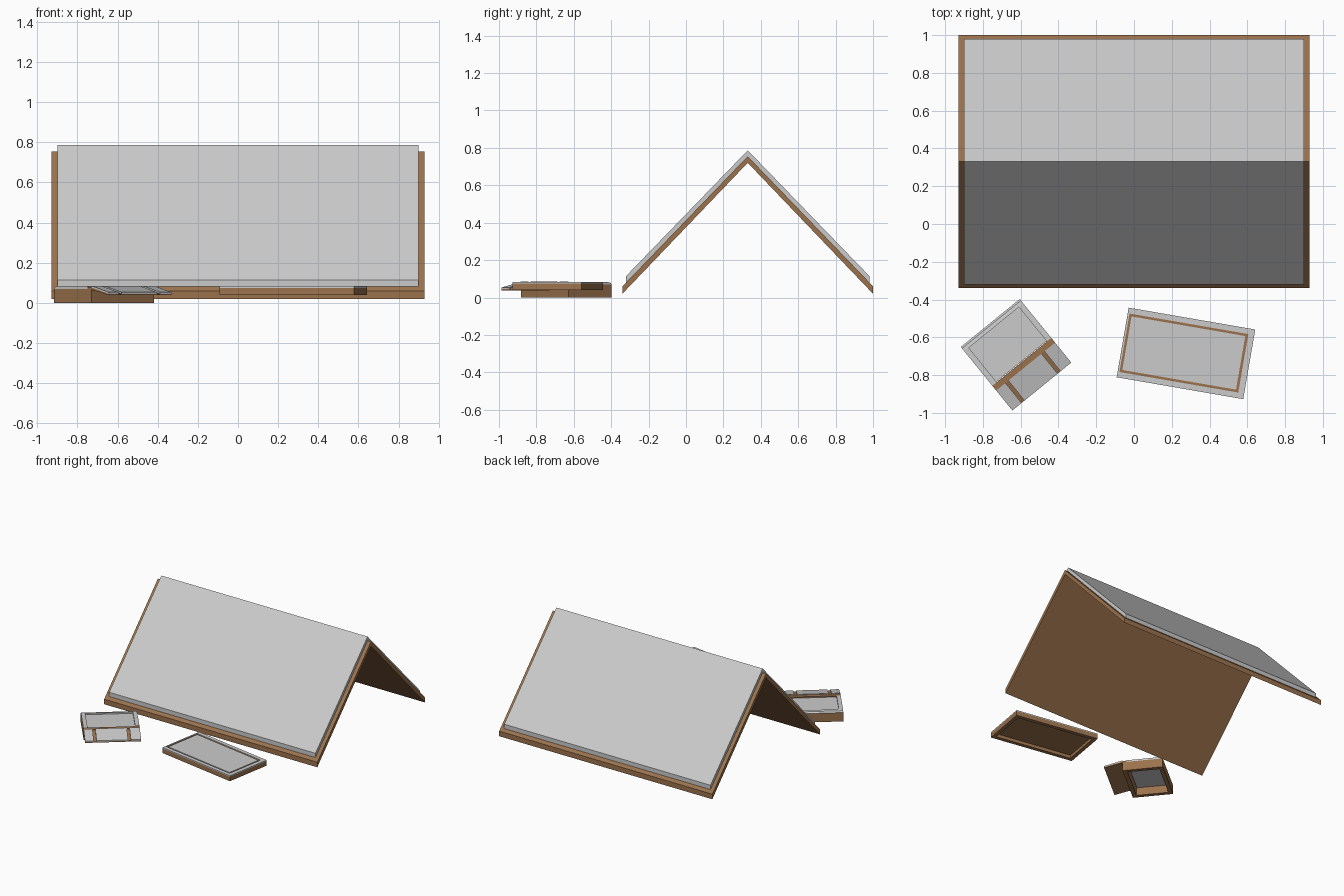
import bpy, bmesh, math
from mathutils import Matrix

if "Cube" in bpy.data.objects:
    bpy.data.objects.remove(bpy.data.objects["Cube"])

brown = bpy.data.materials.new("wood_brown")
brown.diffuse_color = (0.33, 0.17, 0.075, 1)
brown.use_nodes = True
brown.node_tree.nodes["Principled BSDF"].inputs["Base Color"].default_value = brown.diffuse_color


def make(name, verts, faces, mat, frame):
    bm = bmesh.new()
    vs = [bm.verts.new(v) for v in verts]
    for f in faces:
        bm.faces.new([vs[i] for i in f])
    bmesh.ops.recalc_face_normals(bm, faces=bm.faces[:])
    me = bpy.data.meshes.new(name)
    bm.to_mesh(me)
    bm.free()
    ob = bpy.data.objects.new(name, me)
    bpy.context.collection.objects.link(ob)
    if mat:
        me.materials.append(mat)
    ob.matrix_world = frame
    return ob


def prism(name, profile, x0, x1, mat=None, frame=Matrix()):
    """Extrude a (y, z) profile along x."""
    n = len(profile)
    verts = [(x, y, z) for x in (x0, x1) for y, z in profile]
    faces = [range(n), range(n, 2 * n)]
    faces += [(i, (i + 1) % n, n + (i + 1) % n, n + i) for i in range(n)]
    return make(name, verts, faces, mat, frame)


def box(name, x0, x1, y0, y1, z0, z1, mat=None, frame=Matrix()):
    return prism(name, [(y0, z0), (y1, z0), (y1, z1), (y0, z1)], x0, x1, mat, frame)


def ring(name, outer, inner, z0, z1, mat=None, frame=Matrix()):
    """Rectangular frame; rectangles are (x0, x1, y0, y1)."""
    verts = []
    for z in (z0, z1):
        for x0, x1, y0, y1 in (outer, inner):
            verts += [(x0, y0, z), (x1, y0, z), (x1, y1, z), (x0, y1, z)]
    faces = []
    for i in range(4):
        j = (i + 1) % 4
        faces += [(i, j, 4 + j, 4 + i), (8 + i, 8 + j, 12 + j, 12 + i),
                  (i, j, 8 + j, 8 + i), (4 + i, 4 + j, 12 + j, 12 + i)]
    return make(name, verts, faces, mat, frame)


def place(x, y, deg):
    return Matrix.Translation((x, y, 0)) @ Matrix.Rotation(math.radians(deg), 4, 'Z')


# Main gable roof: wooden deck and grey covering
prism("roof_deck", [(-0.34, 0.02), (0.33, 0.72), (1.0, 0.02),
                    (1.0, 0.06), (0.33, 0.755), (-0.34, 0.06)], -0.93, 0.93, brown)
prism("roof_covering", [(-0.32, 0.08), (0.33, 0.754), (0.98, 0.08),
                        (0.98, 0.115), (0.33, 0.787), (-0.32, 0.115)], -0.90, 0.90)

# Large flat lid, hollow underneath, with grooved grey top
L = place(0.275, -0.685, -9.8)
lid = (-0.34, 0.34, -0.187, 0.187)
ring("lid_walls", lid, (-0.31, 0.31, -0.157, 0.157), 0.04, 0.075, brown, L)
box("lid_deck", -0.335, 0.335, -0.18, 0.18, 0.065, 0.0755, brown, L)
ring("lid_rim", lid, (-0.33, 0.308, -0.157, 0.157), 0.075, 0.083, None, L)
box("lid_panel", -0.317, 0.294, -0.144, 0.144, 0.075, 0.08, None, L)

# Small hollow box; local x runs along the hinge, local -y toward the flap
B = place(-0.917, -0.651, 39.1)
W = 0.402
ring("box_walls", (0, W, -0.297, 0), (0.03, W - 0.03, -0.265, -0.03), 0, 0.07, brown, B)
box("box_panel", 0.03, W - 0.03, -0.262, -0.03, 0.062, 0.072, None, B)
prism("box_back_rim", [(-0.03, 0.07), (0, 0.07), (-0.01, 0.08), (-0.03, 0.083)], 0, W, None, B)
for side, x0 in (("left", 0), ("right", W - 0.03)):
    box(f"box_{side}_rim", x0, x0 + 0.03, -0.265, -0.03, 0.07, 0.083, None, B)
box("box_hinge_bar", 0, W, -0.297, -0.265, 0.07, 0.08, brown, B)

# Sloping flap with three grey panels
prism("flap_deck", [(-0.28, 0.07), (-0.433, 0.038), (-0.433, 0.045), (-0.28, 0.08)],
      0, W, brown, B)
for side, x0, x1 in (("left", 0, 0.063), ("middle", 0.083, 0.309), ("right", 0.329, W)):
    prism(f"flap_{side}_panel", [(-0.297, 0.076), (-0.433, 0.045),
                                 (-0.433, 0.053), (-0.297, 0.085)], x0, x1, None, B)
